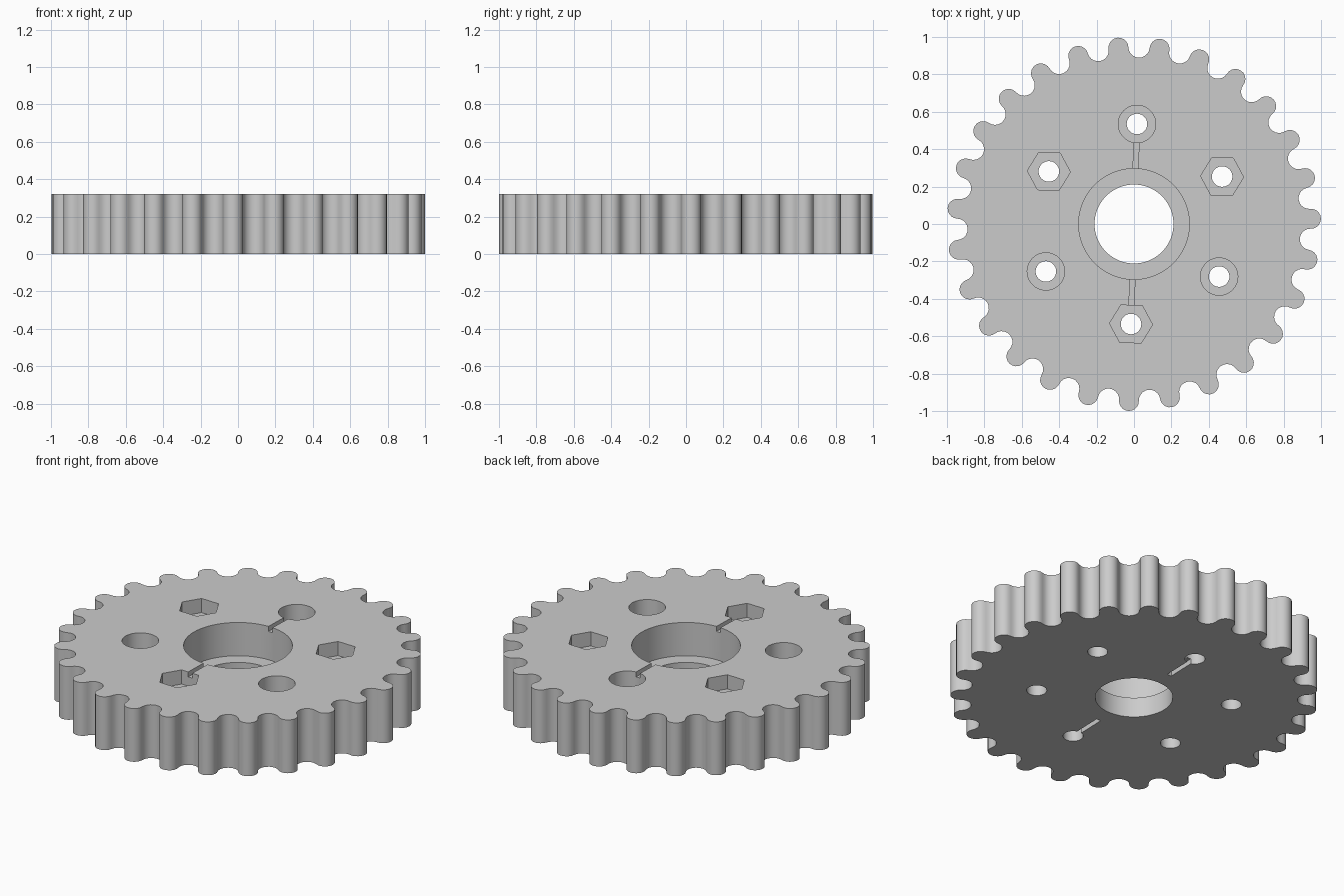
import bpy
import bmesh
from math import sin, cos, pi, radians

cube = bpy.data.objects.get("Cube")
if cube:
    bpy.data.objects.remove(cube, do_unlink=True)

THICK = 0.32
TEETH = 27
TURN = radians(1.7)
BOLT_RADIUS = 0.535

grey = bpy.data.materials.new("plain_grey")
grey.use_nodes = True
grey.diffuse_color = (0.6, 0.6, 0.6, 1)
grey.node_tree.nodes["Principled BSDF"].inputs["Base Color"].default_value = (0.6, 0.6, 0.6, 1)


def prism(name, outline, z0, z1):
    """Closed prism over a counter-clockwise outline."""
    bm = bmesh.new()
    base = bm.faces.new([bm.verts.new((x, y, z0)) for x, y in outline])
    top = bmesh.ops.extrude_face_region(bm, geom=[base])["geom"]
    bmesh.ops.translate(bm, vec=(0, 0, z1 - z0),
                        verts=[v for v in top if isinstance(v, bmesh.types.BMVert)])
    bmesh.ops.recalc_face_normals(bm, faces=bm.faces)
    mesh = bpy.data.meshes.new(name)
    bm.to_mesh(mesh)
    bm.free()
    mesh.materials.append(grey)
    obj = bpy.data.objects.new(name, mesh)
    bpy.context.collection.objects.link(obj)
    return obj


def ring(x, y, r, sides, turn=0.0):
    return [(x + r * cos(turn + 2 * pi * i / sides),
             y + r * sin(turn + 2 * pi * i / sides)) for i in range(sides)]


def wavy_outline(centre_r, tooth_r, steps):
    """Rounded teeth and rounded gaps joined as tangent arcs."""
    half = pi / TEETH
    gap_r = 2 * centre_r * sin(half / 2) - tooth_r
    points = []
    for i in range(2 * TEETH):
        angle = TURN + i * half
        start = angle - pi / 2 - half / 2
        if i % 2 == 0:
            r, sweep = tooth_r, pi + half
        else:
            r, sweep = gap_r, half - pi
        for s in range(steps):
            a = start + sweep * s / steps
            points.append((centre_r * cos(angle) + r * cos(a),
                           centre_r * sin(angle) + r * sin(a)))
    return points


def bar(angle, r0, r1, width):
    """Outline of a straight radial slot."""
    c, s = cos(angle), sin(angle)
    w = width / 2
    corners = [(r0, -w), (r1, -w), (r1, w), (r0, w)]
    return [(u * c - v * s, u * s + v * c) for u, v in corners]


def cut(outline, z0, z1):
    cutter = prism("cutter", outline, z0, z1)
    cutter.hide_render = True
    mod = gear.modifiers.new("cut", "BOOLEAN")
    mod.operation = "DIFFERENCE"
    mod.solver = "EXACT"
    mod.object = cutter
    bpy.ops.object.modifier_apply(modifier=mod.name)
    bpy.data.objects.remove(cutter, do_unlink=True)


# Toothed disc
gear = prism("toothed_disc", wavy_outline(0.947, 0.053, 10), 0, THICK)
bpy.ops.object.select_all(action="DESELECT")
bpy.context.view_layer.objects.active = gear
gear.select_set(True)

# Stepped centre bore
cut(ring(0, 0, 0.211, 72), -0.1, 0.5)
cut(ring(0, 0, 0.296, 72), 0.12, 0.5)

# Bolt holes, alternating round and hexagonal recesses
for k in range(6):
    a = radians(30 + 60 * k) - TURN
    x, y = BOLT_RADIUS * cos(a), BOLT_RADIUS * sin(a)
    cut(ring(x, y, 0.055, 32), -0.1, 0.5)
    if k % 2 == 0:
        cut(ring(x, y, 0.115, 6, -TURN), THICK - 0.085, 0.5)
    else:
        cut(ring(x, y, 0.1, 40), THICK - 0.12, 0.5)

# Narrow grooves on the upper and lower faces
for side in (90, 270):
    a = radians(side) - TURN
    cut(bar(a, 0.25, 0.46, 0.028), THICK - 0.03, 0.5)
    cut(bar(a, 0.31, BOLT_RADIUS, 0.028), -0.1, 0.03)

bpy.ops.object.shade_smooth_by_angle(angle=radians(30))
